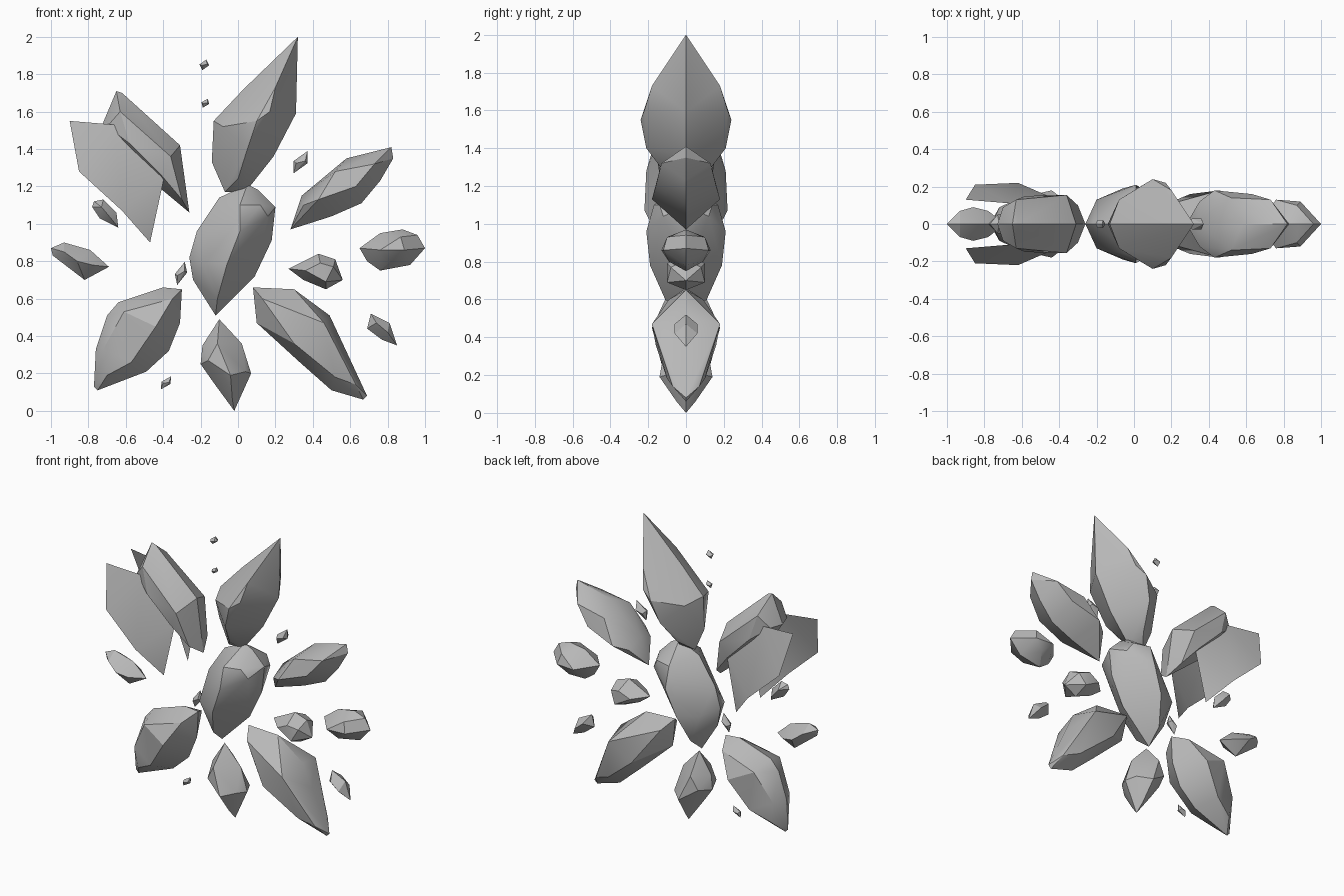
import bpy, bmesh, math
from mathutils import Vector, Matrix

default_cube = bpy.data.objects.get("Cube")
if default_cube:
    bpy.data.objects.remove(default_cube, do_unlink=True)

# One plain stone colour for everything
stone = bpy.data.materials.new("grey_stone")
stone.use_nodes = True
stone.diffuse_color = (.48, .48, .48, 1)
stone.node_tree.nodes["Principled BSDF"].inputs["Base Color"].default_value = (.48, .48, .48, 1)


def finish(name, bm):
    """Turn a bmesh into a named, shaded object."""
    mesh = bpy.data.meshes.new(name)
    bm.to_mesh(mesh)
    bm.free()
    mesh.materials.append(stone)
    obj = bpy.data.objects.new(name, mesh)
    bpy.context.collection.objects.link(obj)
    bpy.ops.object.select_all(action='DESELECT')
    obj.select_set(True)
    bpy.context.view_layer.objects.active = obj
    bpy.ops.object.shade_smooth_by_angle(angle=math.radians(30))
    return obj


def shard(name, outline, ridge):
    """Faceted crystal: a flat rim in the xz plane plus ridge points (x, z, depth) front and back."""
    bm = bmesh.new()
    for x, z in outline:
        bm.verts.new((x, 0, z))
    for x, z, depth in ridge:
        for side in (-depth, depth):
            bm.verts.new((x, side, z))
    hull = bmesh.ops.convex_hull(bm, input=bm.verts[:])
    inside = {v for v in hull["geom_interior"] + hull["geom_unused"] if isinstance(v, bmesh.types.BMVert)}
    bmesh.ops.delete(bm, geom=list(inside), context='VERTS')
    bmesh.ops.recalc_face_normals(bm, faces=bm.faces[:])
    return finish(name, bm)


def chip(name, x, z, length, width, lean):
    """Tiny splinter: a stretched six-sided bipyramid with a crooked waist."""
    bm = bmesh.new()
    tilt = Matrix.Translation((x, 0, z)) @ Matrix.Rotation(math.radians(lean), 4, 'Y')
    points = [Vector((0, 0, length / 2)), Vector((0, 0, -length / 2))]
    for i in range(6):
        angle = math.tau * i / 6
        rise = length * (.16 * math.cos(angle) + (.05 if i % 2 else -.05))
        points.append(Vector((math.cos(angle) * width / 2, math.sin(angle) * width / 2, rise)))
    for p in points:
        bm.verts.new(tilt @ p)
    bmesh.ops.convex_hull(bm, input=bm.verts[:])
    bmesh.ops.recalc_face_normals(bm, faces=bm.faces[:])
    return finish(name, bm)


# Large crystals
shard("crown_crystal",
      [(.32, 2), (.31, 1.59), (.19, 1.36), (.04, 1.17), (-.07, 1.17), (-.14, 1.33), (-.13, 1.55), (.03, 1.72)],
      [(.2, 1.73, .18), (.17, 1.6, .22), (.1, 1.55, .24), (.05, 1.4, .21), (-.08, 1.52, .13), (0, 1.24, .09)])
shard("centre_crystal",
      [(.05, 1.21), (.11, 1.18), (.2, 1.09), (.18, .91), (.09, .72), (-.12, .51),
       (-.24, .7), (-.26, .82), (-.22, .96), (-.1, 1.14)],
      [(.01, 1.1, .17), (.12, 1.1, .14), (.16, 1.04, .12), (.01, .96, .21), (-.06, .78, .19),
       (-.11, .6, .11), (-.2, .8, .13)])
shard("upper_right_crystal",
      [(-.65, 1.71), (-.62, 1.7), (-.31, 1.42), (-.26, 1.06), (-.4, 1.21), (-.62, 1.36), (-.73, 1.52)],
      [(-.63, 1.6, .13), (-.36, 1.36, .155), (-.3, 1.13, .1), (-.41, 1.26, .14),
       (-.58, 1.43, .15), (-.7, 1.52, .09)])
shard("upper_left_crystal",
      [(.82, 1.41), (.83, 1.35), (.76, 1.23), (.66, 1.11), (.5, 1.04), (.28, .97), (.34, 1.15), (.58, 1.35)],
      [(.43, 1.13, .18), (.63, 1.2, .16), (.73, 1.32, .13), (.52, 1.28, .14), (.35, 1.1, .12)])
shard("lower_right_crystal",
      [(-.4, .66), (-.3, .65), (-.31, .47), (-.37, .32), (-.49, .21), (-.75, .11), (-.77, .13),
       (-.76, .33), (-.7, .51), (-.64, .58)],
      [(-.35, .6, .11), (-.44, .45, .18), (-.57, .26, .13), (-.7, .19, .08), (-.72, .33, .09), (-.61, .53, .14)])
shard("lower_left_crystal",
      [(.08, .66), (.3, .65), (.49, .51), (.56, .36), (.69, .08), (.67, .06), (.5, .11), (.33, .26), (.1, .47)],
      [(.13, .6, .09), (.46, .47, .18), (.3, .36, .16), (.52, .18, .1), (.63, .14, .07)])
shard("bottom_crystal",
      [(-.1, .49), (.02, .36), (.07, .2), (-.02, 0), (-.13, .15), (-.2, .25), (-.19, .35)],
      [(-.11, .36, .11), (-.04, .19, .14), (-.03, .06, .05), (-.16, .27, .1), (.04, .21, .07)])

# Medium stones at the sides
shard("inner_left_stone",
      [(.43, .84), (.52, .81), (.56, .7), (.47, .65), (.35, .7), (.27, .76)],
      [(.44, .79, .1), (.51, .77, .08), (.47, .69, .1), (.36, .75, .09)])
shard("outer_left_stone",
      [(.88, .97), (.96, .94), (1, .87), (.92, .78), (.76, .75), (.69, .8), (.65, .87), (.76, .95)],
      [(.87, .93, .1), (.89, .86, .12), (.76, .86, .13), (.82, .8, .09)])
shard("outer_right_stone",
      [(-1, .87), (-.99, .83), (-.82, .7), (-.69, .77), (-.79, .86), (-.93, .9)],
      [(-.93, .85, .07), (-.86, .8, .09), (-.78, .78, .07)])
shard("inner_right_stone",
      [(-.77, 1.12), (-.72, 1.13), (-.65, 1.06), (-.64, .98), (-.74, 1.03), (-.78, 1.09)],
      [(-.73, 1.09, .05), (-.68, 1.03, .05)])
shard("low_left_stone",
      [(.71, .52), (.81, .47), (.85, .35), (.77, .38), (.69, .44)],
      [(.74, .47, .06), (.8, .42, .06)])

# Tiny floating splinters
for label, place in {
    "top_chip": (-.18, 1.85, .06, .05, 20),
    "second_chip": (-.175, 1.645, .055, .04, 30),
    "shoulder_chip": (.335, 1.33, .14, .07, 32),
    "waist_chip": (-.305, .735, .13, .06, 18),
    "foot_chip": (-.385, .15, .09, .045, 38),
}.items():
    chip(label, *place)

# Thin folded sheets whose inner edges sink into the upper right crystal
for label, side in (("front_sheet", -1), ("back_sheet", 1)):
    bm = bmesh.new()
    a, b, c, d, e, f = [bm.verts.new((x, y * side, z)) for x, z, y in (
        (-.9, 1.55, .13), (-.66, 1.53, .11), (-.39, 1.27, .12),
        (-.47, .9, .13), (-.62, 1.07, .22), (-.85, 1.28, .21))]
    for corners in ((a, b, f), (b, e, f), (b, c, e), (c, d, e)):
        bm.faces.new(corners)
    bmesh.ops.recalc_face_normals(bm, faces=bm.faces[:])
    for face in bm.faces:
        if face.normal.y * side < 0:
            face.normal_flip()
    finish(label, bm)
